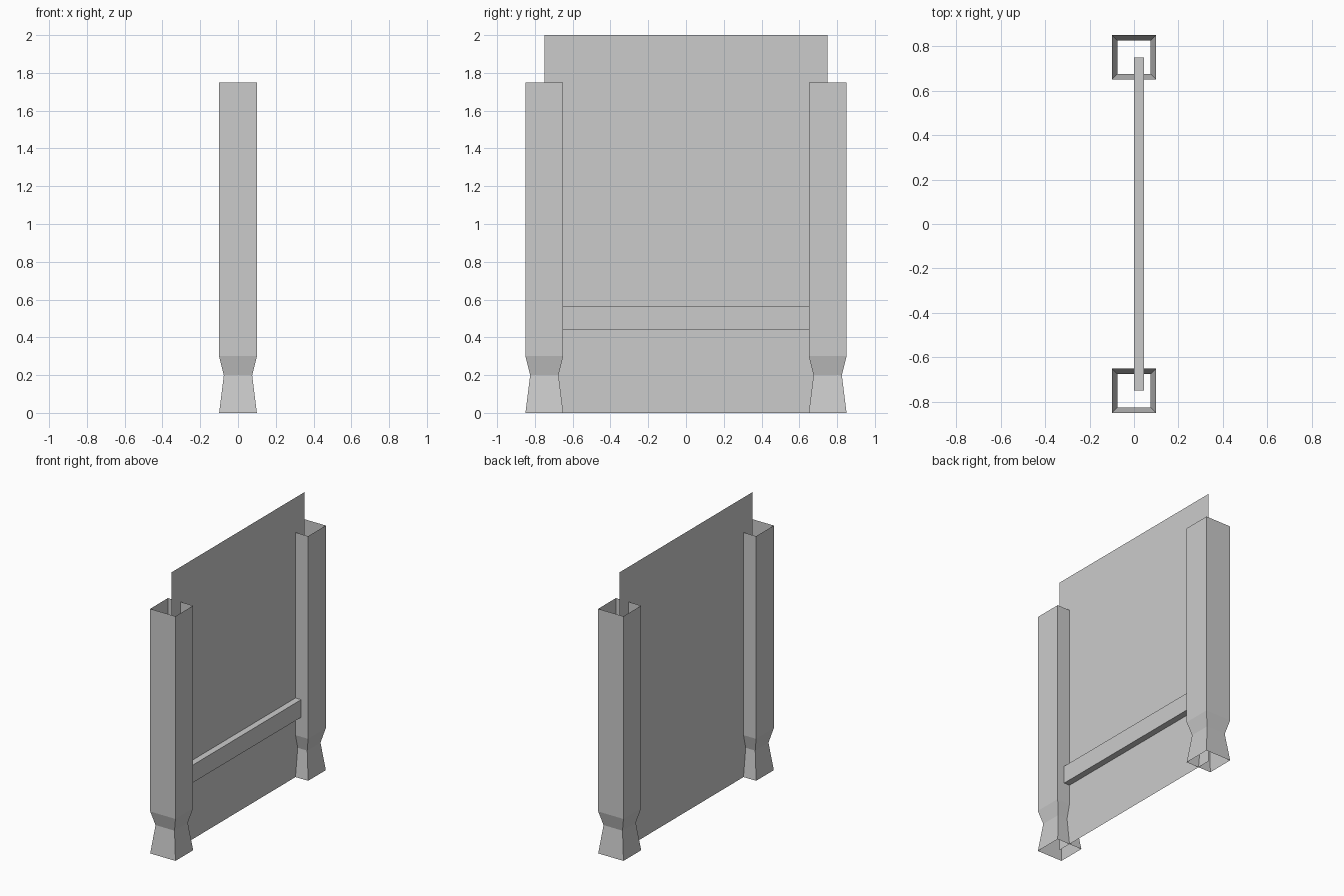
import bpy, bmesh

if "Cube" in bpy.data.objects:
    bpy.data.objects.remove(bpy.data.objects["Cube"])


def make_object(name, bm):
    bmesh.ops.recalc_face_normals(bm, faces=bm.faces)
    mesh = bpy.data.meshes.new(name)
    bm.to_mesh(mesh)
    bm.free()
    obj = bpy.data.objects.new(name, mesh)
    bpy.context.collection.objects.link(obj)
    return obj


# Square open tube lofted through (z, half width) rings
def post(name, y):
    profile = [(0, 0.1), (0.2, 0.075), (0.3, 0.1), (1.75, 0.1)]
    corners = [(-1, -1), (1, -1), (1, 1), (-1, 1)]
    bm = bmesh.new()
    rings = [[bm.verts.new((sx * h, y + sy * h, z)) for sx, sy in corners]
             for z, h in profile]
    for low, high in zip(rings, rings[1:]):
        for i in range(4):
            j = (i + 1) % 4
            bm.faces.new((low[i], low[j], high[j], high[i]))
    return make_object(name, bm)


# Two posts with pinched feet
post("left_post", -0.75)
post("right_post", 0.75)

# Thin flat panel between the post centres
bm = bmesh.new()
bm.faces.new([bm.verts.new((0, y, z)) for y, z in
              [(-0.75, 0), (0.75, 0), (0.75, 2), (-0.75, 2)]])
make_object("panel", bm)

# Cross rail on the right face of the panel, open where it meets the panel
bm = bmesh.new()
bmesh.ops.create_cube(bm, size=1)
bmesh.ops.scale(bm, vec=(0.045, 1.5, 0.126), verts=bm.verts)
bmesh.ops.translate(bm, vec=(0.0225, 0, 0.503), verts=bm.verts)
back = [f for f in bm.faces if f.calc_center_median().x < 0.001]
bmesh.ops.delete(bm, geom=back, context='FACES')
make_object("cross_rail", bm)
